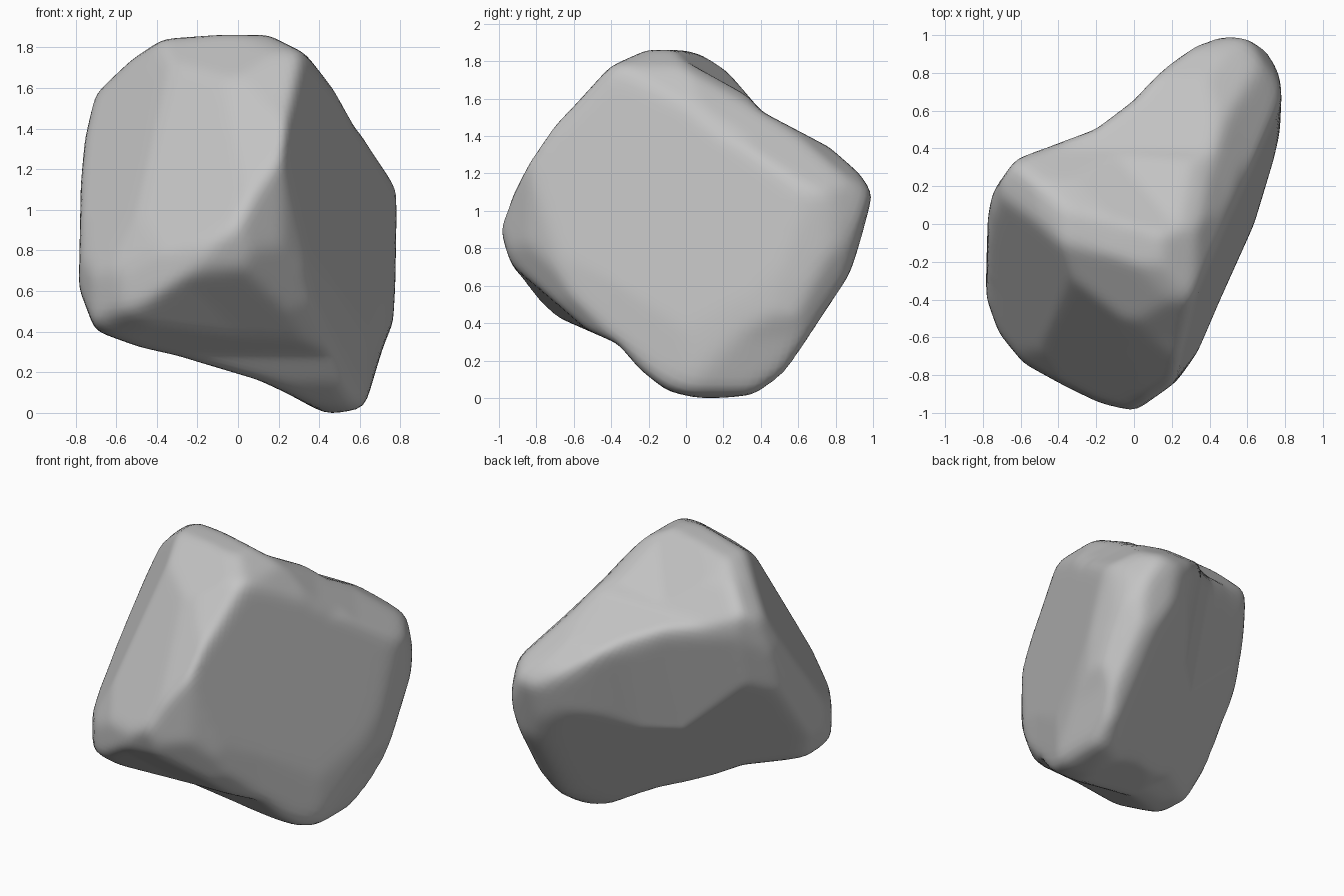
import bpy
import bmesh
from math import radians, sin, cos
from mathutils import Vector

# Remove the default object
default_cube = bpy.data.objects.get("Cube")
if default_cube:
    bpy.data.objects.remove(default_cube, do_unlink=True)

# Outlines of the boulder, measured from its centre
front_outline = [
    (-.37, .91), (-.1, .93), (.15, .93), (.33, .84), (.47, .66), (.57, .48),
    (.66, .37), (.78, .2), (.77, -.31), (.76, -.48), (.71, -.6), (.62, -.9),
    (.43, -.93), (.25, -.83), (.1, -.76), (-.3, -.64), (-.48, -.6),
    (-.7, -.52), (-.78, -.31), (-.77, .2), (-.75, .42), (-.7, .64), (-.52, .81)]
side_outline = [
    (-1, .02), (-.88, .25), (-.78, .44), (-.6, .62), (-.4, .84), (-.2, .93),
    (.06, .92), (.22, .81), (.4, .6), (.76, .41), (.92, .27), (1, .15),
    (.98, -.06), (.95, -.14), (.69, -.53), (.52, -.79), (.36, -.9), (.1, -.93),
    (-.1, -.88), (-.24, -.77), (-.36, -.63), (-.68, -.49), (-.84, -.34), (-.93, -.2)]
top_outline = [
    (-.02, -1), (-.2, -.93), (-.38, -.84), (-.58, -.73), (-.71, -.57),
    (-.78, -.37), (-.77, 0), (-.75, .16), (-.62, .34), (-.2, .5), (0, .65),
    (.15, .82), (.3, .94), (.46, 1), (.66, .97), (.76, .79), (.78, .68),
    (.77, .5), (.73, .33), (.63, 0), (.54, -.2), (.45, -.4), (.33, -.68), (.22, -.83)]
long_diagonal_outline = [
    (-.27, .96), (-.08, .87), (.16, .72), (.4, .65), (.78, .55), (.98, .45),
    (1.11, .24), (1.1, 0), (1, -.29), (.9, -.58), (.78, -.76), (.64, -.91),
    (.52, -.96), (.29, -.96), (.13, -.88), (-.27, -.69), (-.75, -.58),
    (-.92, -.48), (-.92, -.24), (-.76, .11), (-.64, .54), (-.53, .78)]
rear_diagonal_outline = [
    (0, .96), (.2, .92), (.4, .79), (.52, .64), (.73, .27), (.92, -.17),
    (.92, -.42), (.75, -.55), (.34, -.58), (.18, -.63), (-.26, -.73),
    (-.6, -.84), (-.75, -.76), (-.97, -.54), (-1.06, -.32), (-1.11, -.1),
    (-1.05, .13), (-.73, .39), (-.47, .62), (-.19, .9)]
short_diagonal_outline = [
    (-.35, .79), (0, .8), (.19, .79), (.36, .7), (.55, .63), (.71, .43),
    (.67, .11), (.55, -.41), (.36, -.8), (.17, -.88), (-.11, -.83),
    (-.36, -.67), (-.61, -.54), (-.72, -.27), (-.69, 0), (-.6, .41), (-.48, .66)]
# Hollow back wall that leans inward below its ridge
back_wall_outline = [
    (-2, -2), (2, -2), (2, .9), (.66, .9), (.46, .92), (.3, .84), (.15, .7),
    (0, .53), (-.2, .36), (-.62, .19), (-.8, 0), (-.9, -.5)]


def facing(turn, tilt):
    """Right and up axes of a cutting direction, turned about z and tilted."""
    turn, tilt = radians(turn), radians(tilt)
    toward = Vector((sin(turn) * cos(tilt), -cos(turn) * cos(tilt), sin(tilt)))
    right = Vector((cos(turn), sin(turn), 0))
    return right, toward.cross(right)


# Each outline is pushed through the stone along its own direction,
# with a little extra left on for the edge wear
cutters = [
    (front_outline, facing(0, 0), 1.005),
    (side_outline, facing(90, 0), 1.01),
    (top_outline, facing(0, 90), 1.01),
    (long_diagonal_outline, facing(40, 25), 1.02),
    (rear_diagonal_outline, facing(220, 25), 1.02),
    (short_diagonal_outline, facing(140, -33), 1.03),
    (back_wall_outline, facing(0, 105), 1.01),
]

# Broad cleaved faces: outward direction and distance from the centre
cleaved_faces = [
    (Vector((1, -.37, .12)).normalized(), .53),       # flat flank
    (Vector((.7, -.85, -.55)).normalized(), .8),      # lower front bevel
    (Vector((-.75, -.5, .42)).normalized(), .73),     # rounded front, outer part
    (Vector((-.45, -.75, .48)).normalized(), .75),    # rounded front, middle
    (Vector((-.2, -.8, .57)).normalized(), .82),      # rounded front, inner part
    (Vector((-.2, -.55, .8)).normalized(), .87),      # rounded front, top
    (Vector((.3, .5, .8)).normalized(), .84),         # sloping shoulder
    (Vector((-.56, .68, -.48)).normalized(), .43),    # underside of the back
]


def reach_in_outline(outline, direction):
    """Distance along a 2D direction until it leaves the outline."""
    dx, dy = direction
    for (px, py), (qx, qy) in zip(outline, outline[1:] + outline[:1]):
        ex, ey = qx - px, qy - py
        across = dx * ey - dy * ex
        if abs(across) < 1e-9:
            continue
        along_edge = (px * dy - py * dx) / across
        reach = (px * ey - py * ex) / across
        if reach > 0 and -1e-6 <= along_edge <= 1 + 1e-6:
            return reach
    return 10.0


def stone_radius(direction):
    """Distance from the centre to the carved surface."""
    reaches = [
        slack * reach_in_outline(outline, (direction.dot(right), direction.dot(up)))
        for outline, (right, up), slack in cutters]
    for normal, distance in cleaved_faces:
        facing_amount = direction.dot(normal)
        if facing_amount > 0.01:
            reaches.append(distance / facing_amount)
    return min(reaches)


# Carve a ball into the boulder and wear its edges a little
bm = bmesh.new()
bmesh.ops.create_icosphere(bm, subdivisions=6, radius=1)
for vert in bm.verts:
    direction = vert.co.normalized()
    vert.co = direction * stone_radius(direction)
for _ in range(3):
    bmesh.ops.smooth_vert(bm, verts=bm.verts, factor=0.5,
                          use_axis_x=True, use_axis_y=True, use_axis_z=True)

# Stand the stone on the ground
lowest = min(v.co.z for v in bm.verts)
bmesh.ops.translate(bm, verts=bm.verts, vec=(0, 0, -lowest))
bmesh.ops.recalc_face_normals(bm, faces=bm.faces)

mesh = bpy.data.meshes.new("boulder")
bm.to_mesh(mesh)
bm.free()
boulder = bpy.data.objects.new("boulder", mesh)
bpy.context.collection.objects.link(boulder)

# Plain grey stone
stone = bpy.data.materials.new("grey_stone")
stone.use_nodes = True
colour = (0.55, 0.55, 0.55, 1)
stone.diffuse_color = colour
stone.node_tree.nodes["Principled BSDF"].inputs["Base Color"].default_value = colour
mesh.materials.append(stone)

# Smooth faces with crisp ridges
bpy.ops.object.select_all(action="DESELECT")
boulder.select_set(True)
bpy.context.view_layer.objects.active = boulder
bpy.ops.object.shade_smooth_by_angle(angle=radians(30))
